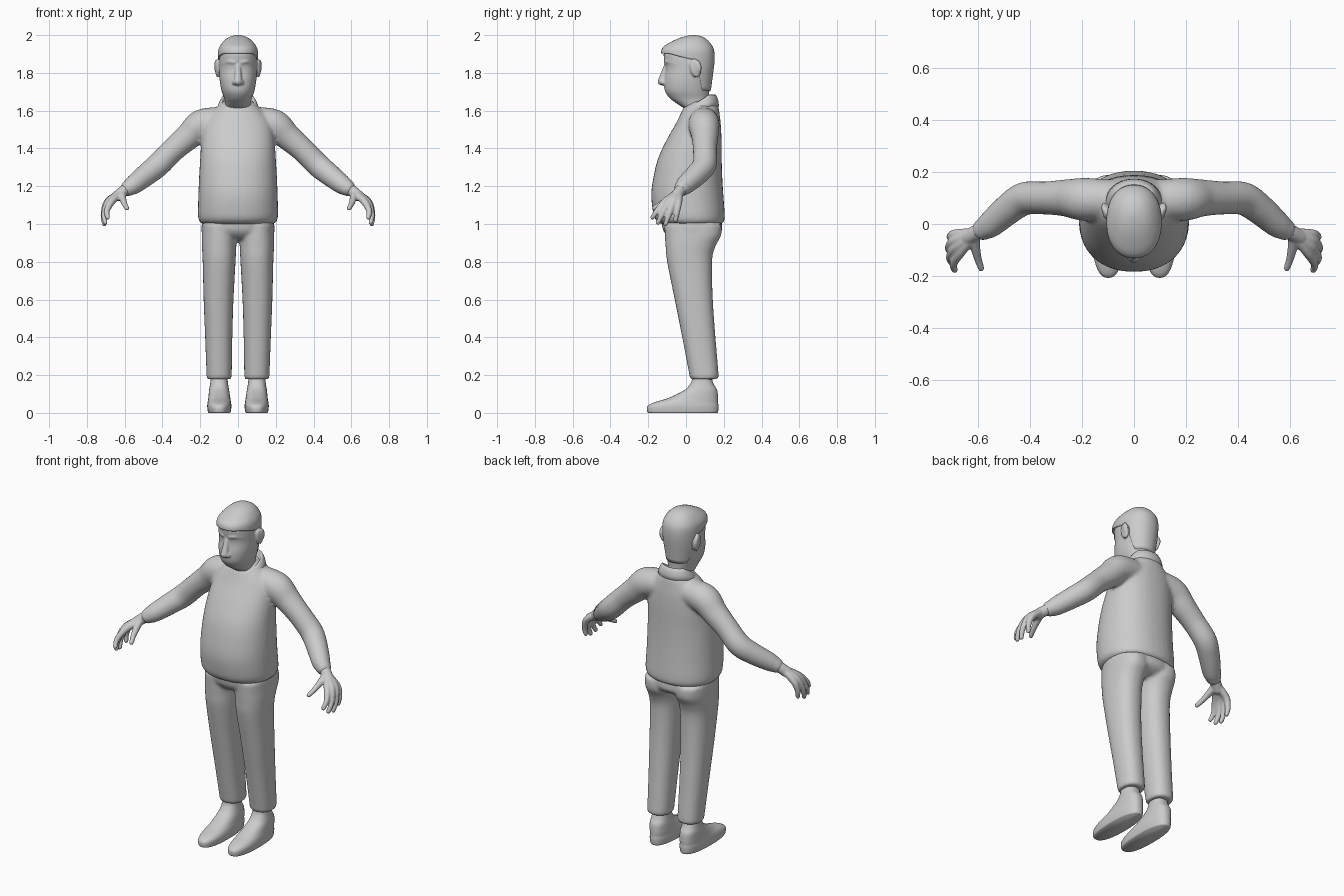
import bpy, bmesh, math
from mathutils import Vector, Matrix


def spline(keys, steps=6):
    """Catmull-Rom interpolation of equal-length tuples."""
    out = []
    for i in range(len(keys) - 1):
        a, b, c, d = (keys[max(i - 1, 0)], keys[i], keys[i + 1],
                      keys[min(i + 2, len(keys) - 1)])
        for k in range(steps):
            t = k / steps
            out.append([0.5 * (2 * q + (r - p) * t + (2 * p - 5 * q + 4 * r - s) * t * t
                               + (3 * q - p - 3 * r + s) * t ** 3)
                        for p, q, r, s in zip(a, b, c, d)])
    out.append(list(keys[-1]))
    return out


def oval(cx, hx, y0, y1, a, e):
    """Point of a superellipse spanning cx +- hx and y0..y1."""
    c, s = math.cos(a), math.sin(a)
    f = lambda v: math.copysign(abs(v) ** (2 / e), v)
    return cx + hx * f(c), (y0 + y1) / 2 + (y1 - y0) / 2 * f(s)


def loft(bm, rings):
    rows = [[bm.verts.new(p) for p in r] for r in rings]
    n = len(rows[0])
    for r, q in zip(rows, rows[1:]):
        for i in range(n):
            bm.faces.new((r[i], r[(i + 1) % n], q[(i + 1) % n], q[i]))
    bm.faces.new(rows[0][::-1])
    bm.faces.new(rows[-1])


def body(bm, keys, side=1, e=2.2, n=40):
    """Stack of horizontal ovals; keys are (z, cx, hx, y0, y1)."""
    loft(bm, [[(*oval(cx * side, hx, y0, y1, math.tau * i / n, e), z) for i in range(n)]
              for z, cx, hx, y0, y1 in spline(keys)])


def tube(bm, keys, side=1, n=20):
    """Round tube with a ball end; keys are (x, y, z, radius)."""
    pts = spline([(x * side, y, z, r) for x, y, z, r in keys])
    pos = [Vector(p[:3]) for p in pts]
    u, rings = Vector((0.1, 1, 0.2)), []
    for i, p in enumerate(pos):
        t = (pos[min(i + 1, len(pos) - 1)] - pos[max(i - 1, 0)]).normalized()
        v = t.cross(u).normalized()
        u = v.cross(t)
        rings.append([p + pts[i][3] * (math.cos(math.tau * k / n) * u
                                       + math.sin(math.tau * k / n) * v) for k in range(n)])
    loft(bm, rings)
    bmesh.ops.create_icosphere(bm, subdivisions=3, radius=pts[-1][3],
                               matrix=Matrix.Translation(pos[-1]))


def ball(bm, loc, size, tilt=0):
    m = Matrix.Translation(loc) @ Matrix.Rotation(tilt, 4, 'X') @ Matrix.Diagonal((*size, 1))
    bmesh.ops.create_icosphere(bm, subdivisions=4, radius=1, matrix=m)


def finish(bm, name, voxel=None, smooth=5):
    bmesh.ops.recalc_face_normals(bm, faces=bm.faces)
    for f in bm.faces:
        f.smooth = True
    me = bpy.data.meshes.new(name)
    bm.to_mesh(me)
    bm.free()
    ob = bpy.data.objects.new(name, me)
    bpy.context.collection.objects.link(ob)
    if voxel:  # fuse overlapping volumes into one soft skin
        m = ob.modifiers.new("fuse", 'REMESH')
        m.mode, m.voxel_size, m.use_smooth_shade = 'VOXEL', voxel, True
        m = ob.modifiers.new("soften", 'SMOOTH')
        m.factor, m.iterations = 0.5, smooth
    return ob


# jacket: torso with both sleeves
bm = bmesh.new()
body(bm, [(1.0, 0, .188, -.13, .188), (1.015, 0, .205, -.155, .202), (1.05, 0, .212, -.172, .205),
          (1.15, 0, .21, -.184, .198), (1.25, 0, .206, -.172, .192), (1.35, 0, .2, -.147, .189),
          (1.45, 0, .193, -.1, .188), (1.53, 0, .178, -.055, .184), (1.58, 0, .15, -.03, .178),
          (1.62, 0, .11, -.01, .172), (1.65, 0, .08, .02, .16)])
for s in (1, -1):
    tube(bm, [(.08, .095, 1.545, .075), (.19, .095, 1.525, .083), (.26, .1, 1.465, .072),
              (.34, .1, 1.395, .064), (.42, .098, 1.315, .064), (.48, .06, 1.265, .06),
              (.55, .0, 1.21, .052), (.58, -.02, 1.19, .043)], s)
finish(bm, "jacket", .01)

# collar, rising toward the back of the neck
bm = bmesh.new()
rings = []
for hx, y0, y1, zf, zb in ((.125, -.03, .18, 1.565, 1.6), (.105, -.018, .175, 1.6, 1.65),
                           (.09, -.005, .158, 1.61, 1.69), (.08, .005, .148, 1.605, 1.685),
                           (.075, .01, .14, 1.58, 1.63)):
    ring = []
    for i in range(40):
        x, y = oval(0, hx, y0, y1, math.tau * i / 40, 2.1)
        t = (y - y0) / (y1 - y0)
        ring.append((x, y, zf + (zb - zf) * min(1, 1.25 * t)))
    rings.append(ring)
loft(bm, rings)
finish(bm, "collar").modifiers.new("round", 'SUBSURF').levels = 1

# trousers
bm = bmesh.new()
body(bm, [(1.06, 0, .185, -.13, .182), (1.0, 0, .192, -.128, .19), (.96, 0, .192, -.118, .188),
          (.93, 0, .16, -.09, .15), (.92, 0, .12, -.06, .1)])
for s in (1, -1):
    body(bm, [(1.0, .1, .09, -.115, .188), (.94, .098, .094, -.112, .186),
              (.88, .1, .091, -.108, .155), (.8, .1, .087, -.1, .138), (.6, .103, .079, -.06, .142),
              (.4, .102, .072, -.02, .156), (.21, .1, .067, .016, .172), (.185, .1, .066, .022, .17),
              (.178, .1, .058, .03, .16)], s, 2.3)
finish(bm, "trousers", .01, 4)

# shoes with ankles
for s in (1, -1):
    bm = bmesh.new()
    body(bm, [(0, .099, .057, -.2, .165), (.008, .099, .061, -.206, .17), (.035, .099, .064, -.204, .172),
              (.055, .099, .062, -.17, .17), (.08, .099, .058, -.09, .17), (.12, .1, .053, -.01, .165),
              (.15, .1, .048, .02, .148), (.18, .1, .045, .032, .138), (.23, .1, .045, .035, .138)], s, 2.4)
    finish(bm, "shoe")

# hands: each finger runs from the wrist through its knuckle to the tip
fingers = [((.685, -.04, 1.115), (.706, -.048, 1.06), (.703, -.055, 1.02)),
           ((.688, -.064, 1.12), (.712, -.09, 1.05), (.708, -.108, 1.0)),
           ((.682, -.088, 1.122), (.708, -.125, 1.055), (.703, -.148, 1.008)),
           ((.666, -.106, 1.122), (.694, -.152, 1.07), (.69, -.177, 1.035))]
for s in (1, -1):
    bm = bmesh.new()
    tube(bm, [(.56, -.005, 1.205, .033), (.6, -.03, 1.178, .031), (.635, -.05, 1.15, .03)], s)
    for k, m, t in fingers:
        tube(bm, [(.61, -.035, 1.17, .02), (*k, .02), (*m, .0155), (*t, .0125)], s, 14)
    tube(bm, [(.615, -.045, 1.165, .022), (.61, -.09, 1.135, .019), (.6, -.135, 1.105, .015),
              (.588, -.17, 1.083, .0125)], s, 14)
    finish(bm, "hand", .005, 5)

# head: skull, jaw and neck, with nose, brows and ears
bm = bmesh.new()
body(bm, [(1.54, 0, .066, .01, .135), (1.6, 0, .067, .0, .13), (1.635, 0, .068, -.045, .125),
          (1.665, 0, .073, -.085, .122), (1.705, 0, .087, -.112, .124), (1.76, 0, .097, -.116, .13),
          (1.82, 0, .1, -.108, .138), (1.87, 0, .1, -.116, .142), (1.91, 0, .094, -.116, .138),
          (1.94, 0, .08, -.085, .12), (1.97, 0, .045, -.02, .085)])
tube(bm, [(0, -.095, 1.86, .014), (0, -.112, 1.81, .016), (0, -.128, 1.755, .022)])
for s in (1, -1):
    ball(bm, (.018 * s, -.118, 1.75), (.014, .018, .013))
    tube(bm, [(.015, -.108, 1.855, .011), (.045, -.096, 1.86, .012), (.075, -.062, 1.85, .01)], s, 12)
    ball(bm, (.108 * s, .05, 1.825), (.013, .03, .05), .2)
    ball(bm, (.116 * s, .062, 1.835), (.01, .02, .035), .2)
finish(bm, "head", .0055, 4)

# hair cap: wavy lower edge, high at the brow and low on the nape
profile = spline([(1.68, .083, -.11, .128), (1.8, .101, -.12, .144), (1.86, .105, -.126, .151),
                  (1.91, .106, -.132, .15), (1.94, .097, -.118, .141), (1.97, .074, -.068, .118),
                  (1.988, .05, -.025, .094), (1.997, .025, .01, .068), (2.0, .006, .03, .046)])


def at_height(z):
    for a, b in zip(profile, profile[1:]):
        if z <= b[0]:
            t = max(0, (z - a[0]) / (b[0] - a[0]))
            return [p + (q - p) * t for p, q in zip(a[1:], b[1:])]
    return profile[-1][1:]


def hairline(a):
    s = math.sin(a)
    if s < .25:  # brow dips toward the ears
        return 1.872 + .03 * min(1, max(0, -s + .1) * 1.3)
    return 1.872 - .165 * min(1, (s - .25) / .35)


bm = bmesh.new()
rows = []
for j in range(-1, 25):
    ring = []
    for i in range(64):
        a = math.tau * i / 64
        zb = hairline(a)
        z = zb + (2.0 - zb) * math.sin(max(j, 0) / 24 * math.pi / 2)
        hx, y0, y1 = at_height(z)
        inset = .025 if j < 0 else 0  # tuck the rim under the cap
        x, y = oval(0, hx - inset, y0 + inset, y1 - inset, a, 2.2)
        ring.append((x, y, z))
    rows.append(ring)
loft(bm, rows)
finish(bm, "hair")
